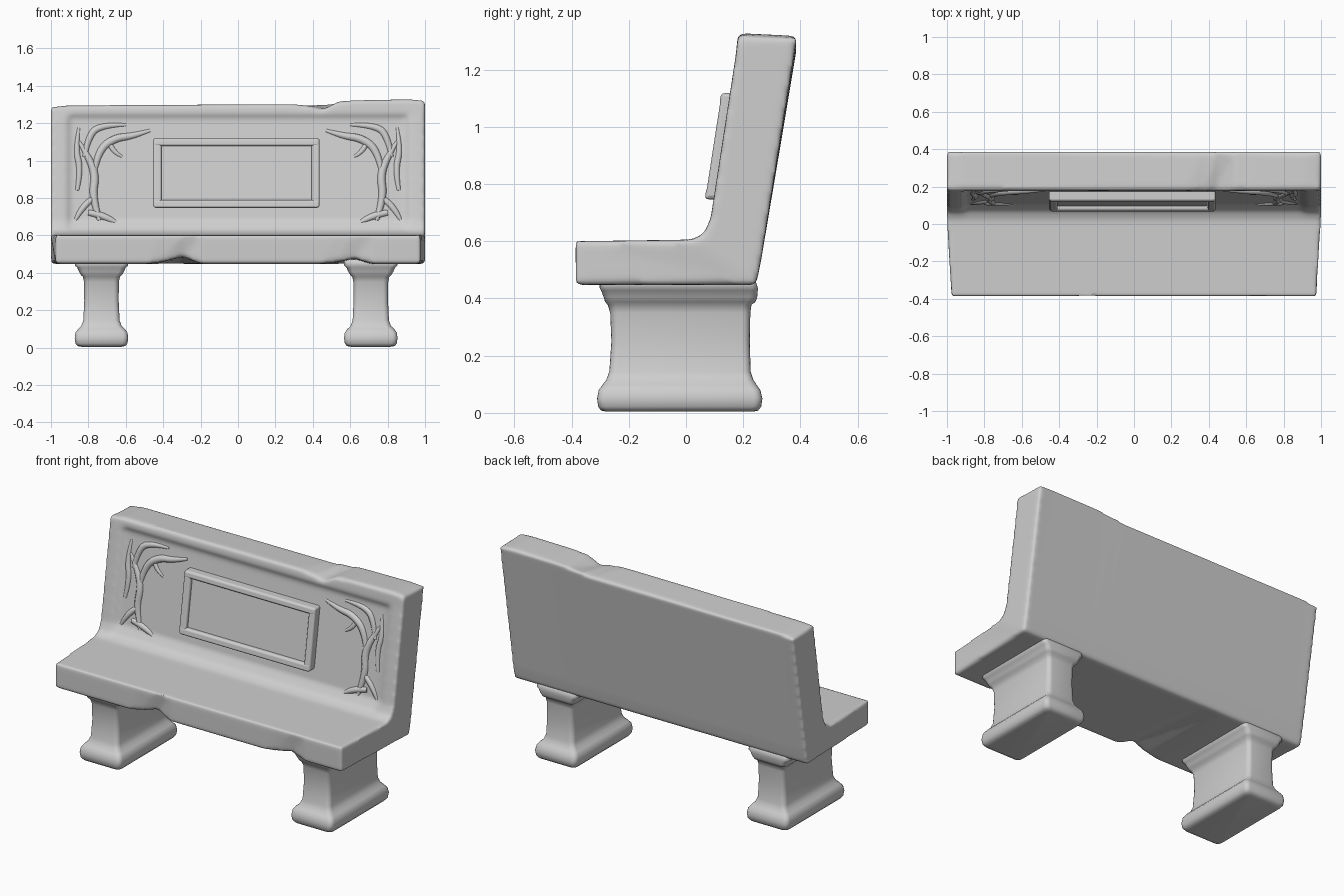
import bpy, bmesh, math

if "Cube" in bpy.data.objects:
    bpy.data.objects.remove(bpy.data.objects["Cube"])

stone = bpy.data.materials.new("pale grey stone")
stone.diffuse_color = (0.62, 0.62, 0.62, 1)
stone.use_nodes = True
stone.node_tree.nodes["Principled BSDF"].inputs["Base Color"].default_value = stone.diffuse_color


def make(name, bm):
    bmesh.ops.recalc_face_normals(bm, faces=bm.faces)
    me = bpy.data.meshes.new(name)
    bm.to_mesh(me)
    bm.free()
    me.materials.append(stone)
    ob = bpy.data.objects.new(name, me)
    bpy.context.collection.objects.link(ob)
    for p in me.polygons:
        p.use_smooth = True
    return ob


def loft(name, rings):
    """Skin a list of equal-length closed rings and cap both ends."""
    bm = bmesh.new()
    vs = [[bm.verts.new(p) for p in r] for r in rings]
    n = len(rings[0])
    for a, b in zip(vs, vs[1:]):
        for i in range(n):
            j = (i + 1) % n
            bm.faces.new((a[i], a[j], b[j], b[i]))
    bm.faces.new(vs[0][::-1])
    bm.faces.new(vs[-1])
    return make(name, bm)


def face_y(z, d=0.0):
    """Front plane of the leaning backrest, d units towards the viewer."""
    return 0.083 + 0.154 * (z - 0.66) - d


# Seat and backrest: one worn block, side profile swept along x
# (x, top height front, top height rear, underside chip, panel recess)
stations = [
    (-1.0, 1.285, 1.275, 0, 0), (-0.92, 1.295, 1.285, 0, 0),
    (-0.89, 1.296, 1.286, 0, 1), (-0.5, 1.297, 1.287, 0, 1),
    (-0.42, 1.297, 1.287, 0.01, 1), (-0.3, 1.298, 1.288, 0.04, 1),
    (-0.2, 1.300, 1.29, 0, 1), (0.28, 1.302, 1.292, 0, 1),
    (0.38, 1.292, 1.292, 0, 1), (0.45, 1.272, 1.298, 0, 1),
    (0.54, 1.318, 1.308, 0.01, 1), (0.64, 1.323, 1.313, 0.03, 1),
    (0.74, 1.325, 1.315, 0, 1), (0.89, 1.328, 1.318, 0, 1),
    (0.92, 1.328, 1.318, 0, 0), (1.0, 1.32, 1.31, 0, 0)]
rings = []
for x, tf, tr, chip, rec in stations:
    r = 0.02 * rec
    prof = [(-0.385 + chip * 0.5, 0.447 + chip), (-0.386, 0.600), (0.02, 0.606),
            (0.062 + r * 0.3, 0.626), (face_y(0.68, -r), 0.68),
            (face_y(1.225, -r), 1.225), (face_y(1.25), 1.25),
            (0.182, tf), (0.388, tr), (0.262, 0.53), (0.245, 0.447)]
    rings.append([(x * (0.975 if y < -0.2 else 1), y, z) for y, z in prof])
body = loft("seat_and_backrest", rings)
rm = body.modifiers.new("remesh", 'REMESH')
rm.mode = 'VOXEL'
rm.voxel_size = 0.012
rm.use_smooth_shade = True
sm = body.modifiers.new("round", 'SMOOTH')
sm.factor = 0.5
sm.iterations = 9


# Legs: rounded rectangles lofted up a pedestal outline
def rounded_rect(cx, hx, y0, y1, z, rad=0.028, n=4):
    pts = []
    corners = [(cx + hx - rad, y1 - rad, 0), (cx - hx + rad, y1 - rad, 90),
               (cx - hx + rad, y0 + rad, 180), (cx + hx - rad, y0 + rad, 270)]
    for px, py, a in corners:
        for k in range(n + 1):
            t = math.radians(a + 90 * k / n)
            pts.append((px + rad * math.cos(t), py + rad * math.sin(t), z))
    return pts


levels = [(0.004, .105, -.275, .232), (0.008, .128, -.297, .252),
          (0.022, .139, -.307, .263), (0.05, .143, -.311, .267),
          (0.08, .139, -.305, .260), (0.098, .126, -.292, .247),
          (0.115, .108, -.279, .236), (0.145, .097, -.268, .226),
          (0.25, .092, -.261, .223), (0.35, .093, -.265, .225),
          (0.378, .099, -.274, .229), (0.388, .110, -.283, .243),
          (0.405, .120, -.288, .249), (0.428, .130, -.297, .251),
          (0.438, .142, -.302, .251), (0.47, .142, -.302, .240)]
for side, cx in (("left", -0.73), ("right", 0.71)):
    loft(side + "_leg", [rounded_rect(cx, hx, y0, y1, z)
                         for z, hx, y0, y1 in levels])


# Plaque on the backrest: raised frame and flat centre
def slab(name, x0, x1, z0, z1, d0, d1, bevel):
    bm = bmesh.new()
    bmesh.ops.create_cube(bm, size=1)
    for v in bm.verts:
        x = x1 if v.co.x > 0 else x0
        z = z1 if v.co.z > 0 else z0
        v.co = (x, face_y(z, d1 if v.co.y < 0 else d0), z)
    ob = make(name, bm)
    m = ob.modifiers.new("bevel", 'BEVEL')
    m.width = bevel
    m.segments = 3
    m.harden_normals = True
    return ob


slab("plaque_centre", -0.43, 0.415, 0.765, 1.10, -0.05, 0.008, 0.004)
slab("plaque_frame_top", -0.452, 0.435, 1.078, 1.118, -0.05, 0.031, 0.013)
slab("plaque_frame_bottom", -0.452, 0.435, 0.747, 0.790, -0.05, 0.031, 0.013)
slab("plaque_frame_left", -0.455, -0.408, 0.752, 1.118, -0.05, 0.029, 0.013)
slab("plaque_frame_right", 0.394, 0.437, 0.750, 1.118, -0.05, 0.029, 0.013)

# Carved branches and leaves, mirrored to both sides of the plaque
branches = [
    ([(0.74, 0.68), (0.78, 0.80), (0.76, 0.92), (0.80, 1.02), (0.85, 1.10)], 0.022),
    ([(0.77, 0.93), (0.75, 1.05), (0.66, 1.12), (0.56, 1.13), (0.47, 1.16)], 0.022),
    ([(0.82, 1.02), (0.80, 1.14), (0.72, 1.19), (0.60, 1.19)], 0.020),
    ([(0.86, 0.84), (0.84, 0.95), (0.87, 1.06), (0.85, 1.18)], 0.018),
    ([(0.80, 0.72), (0.72, 0.71), (0.64, 0.66)], 0.024),
    ([(0.77, 0.80), (0.83, 0.76), (0.87, 0.68)], 0.022),
    ([(0.69, 1.11), (0.68, 1.05), (0.62, 1.02)], 0.018)]
for side, s in (("left", -1), ("right", 1)):
    cu = bpy.data.curves.new(side + "_carved_branches", 'CURVE')
    cu.dimensions = '3D'
    cu.bevel_depth = 1.0
    cu.bevel_resolution = 2
    cu.resolution_u = 6
    cu.use_fill_caps = True
    for pts, rad in branches:
        sp = cu.splines.new('NURBS')
        sp.points.add(len(pts) - 1)
        for i, (x, z) in enumerate(pts):
            t = i / (len(pts) - 1)
            sp.points[i].co = (s * x, face_y(z, -0.026), z, 1)
            sp.points[i].radius = rad * (0.35 + 0.75 * math.sin(math.pi * (0.15 + 0.8 * t)))
        sp.use_endpoint_u = True
        sp.order_u = 3
    cu.materials.append(stone)
    ob = bpy.data.objects.new(side + "_carved_branches", cu)
    bpy.context.collection.objects.link(ob)
    bpy.ops.object.select_all(action='DESELECT')
    ob.select_set(True)
    bpy.context.view_layer.objects.active = ob
    bpy.ops.object.convert(target='MESH')
    bpy.ops.object.shade_smooth()
